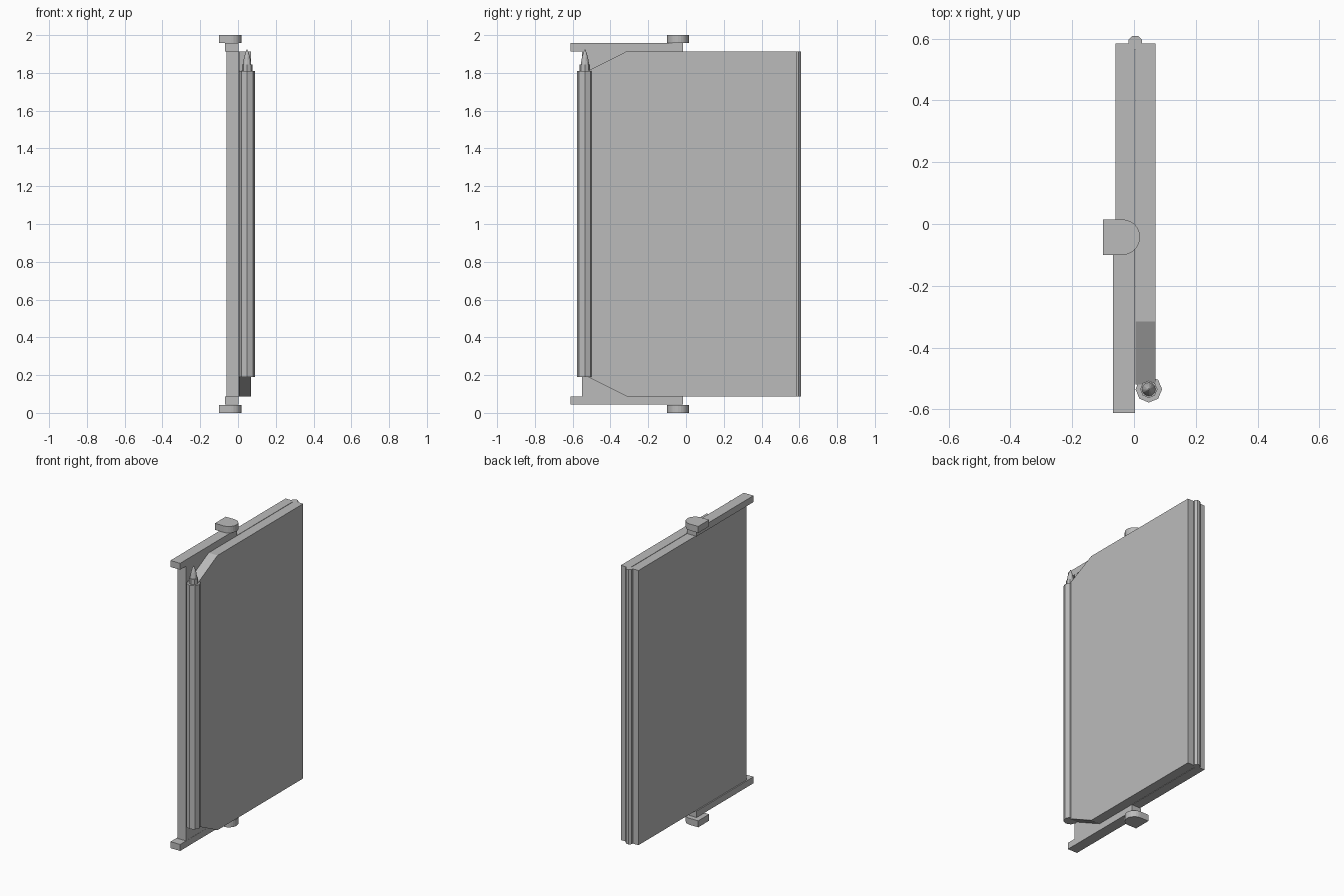
import bpy, bmesh, math

if "Cube" in bpy.data.objects:
    bpy.data.objects.remove(bpy.data.objects["Cube"])

grey = bpy.data.materials.new("plain grey")
grey.diffuse_color = (0.5, 0.5, 0.5, 1)
grey.use_nodes = True
grey.node_tree.nodes["Principled BSDF"].inputs["Base Color"].default_value = grey.diffuse_color


def prism(name, points, axis, lo, hi):
    """Extrude a closed outline along x (points are y,z) or z (points are x,y)."""
    bm = bmesh.new()
    place = (lambda p: (lo, *p)) if axis == 'x' else (lambda p: (*p, lo))
    face = bm.faces.new([bm.verts.new(place(p)) for p in points])
    top = bmesh.ops.extrude_face_region(bm, geom=[face])['geom']
    move = (hi - lo, 0, 0) if axis == 'x' else (0, 0, hi - lo)
    bmesh.ops.translate(bm, vec=move, verts=[g for g in top if isinstance(g, bmesh.types.BMVert)])
    return finish(name, bm)


def finish(name, bm):
    bmesh.ops.recalc_face_normals(bm, faces=bm.faces)
    mesh = bpy.data.meshes.new(name)
    bm.to_mesh(mesh)
    bm.free()
    mesh.materials.append(grey)
    ob = bpy.data.objects.new(name, mesh)
    bpy.context.collection.objects.link(ob)
    return ob


def box(name, x0, x1, y0, y1, z0, z1):
    return prism(name, [(x0, y0), (x1, y0), (x1, y1), (x0, y1)], 'z', z0, z1)


def ring(cx, cy, r, n, start=0.0, sweep=2 * math.pi, closed=True):
    steps = n if closed else n - 1
    return [(cx + r * math.cos(start + sweep * i / steps),
             cy + r * math.sin(start + sweep * i / steps)) for i in range(n)]


# Two boards with a narrow slit between them
box("left_board", -0.06, 0.002, -0.55, 0.585, 0.088, 1.914)
prism("right_board", [(-0.52, 0.19), (-0.315, 0.088), (0.585, 0.088),
                      (0.585, 1.914), (-0.315, 1.914), (-0.52, 1.81)], 'x', 0.005, 0.07)

# Hinge spine along the back edge
prism("hinge_spine", ring(0.004, 0.587, 0.024, 8, math.pi / 8), 'z', 0.088, 1.914)

# Rails and rounded clips at top and bottom
clip = [(-0.1, -0.1), *ring(-0.038, -0.0425, 0.0575, 13, -math.pi / 2, math.pi, False), (-0.1, 0.015)]
for side, rail_z, clip_z in (("bottom", 0.045, 0.0), ("top", 1.914, 1.957)):
    box(side + "_rail", -0.068, 0.003, -0.612, -0.015, rail_z, rail_z + 0.043)
    prism(side + "_clip", clip, 'z', clip_z, clip_z + 0.043)

# Eight sided pen barrel, collar and pointed nib
PX, PY = 0.048, -0.535
prism("pen_barrel", ring(PX, PY, 0.043, 8), 'z', 0.19, 1.81)
prism("pen_collar", ring(PX, PY, 0.028, 8), 'z', 1.81, 1.845)
bm = bmesh.new()
rings = [[bm.verts.new((x, y, z)) for x, y in ring(PX, PY, r, 12)]
         for r, z in ((0.022, 1.845), (0.016, 1.882), (0.009, 1.907), (0.002, 1.923))]
for a, b in zip(rings, rings[1:]):
    for i in range(12):
        j = (i + 1) % 12
        bm.faces.new((a[i], a[j], b[j], b[i]))
bm.faces.new(rings[0])
bm.faces.new(rings[-1])
finish("pen_nib", bm)
